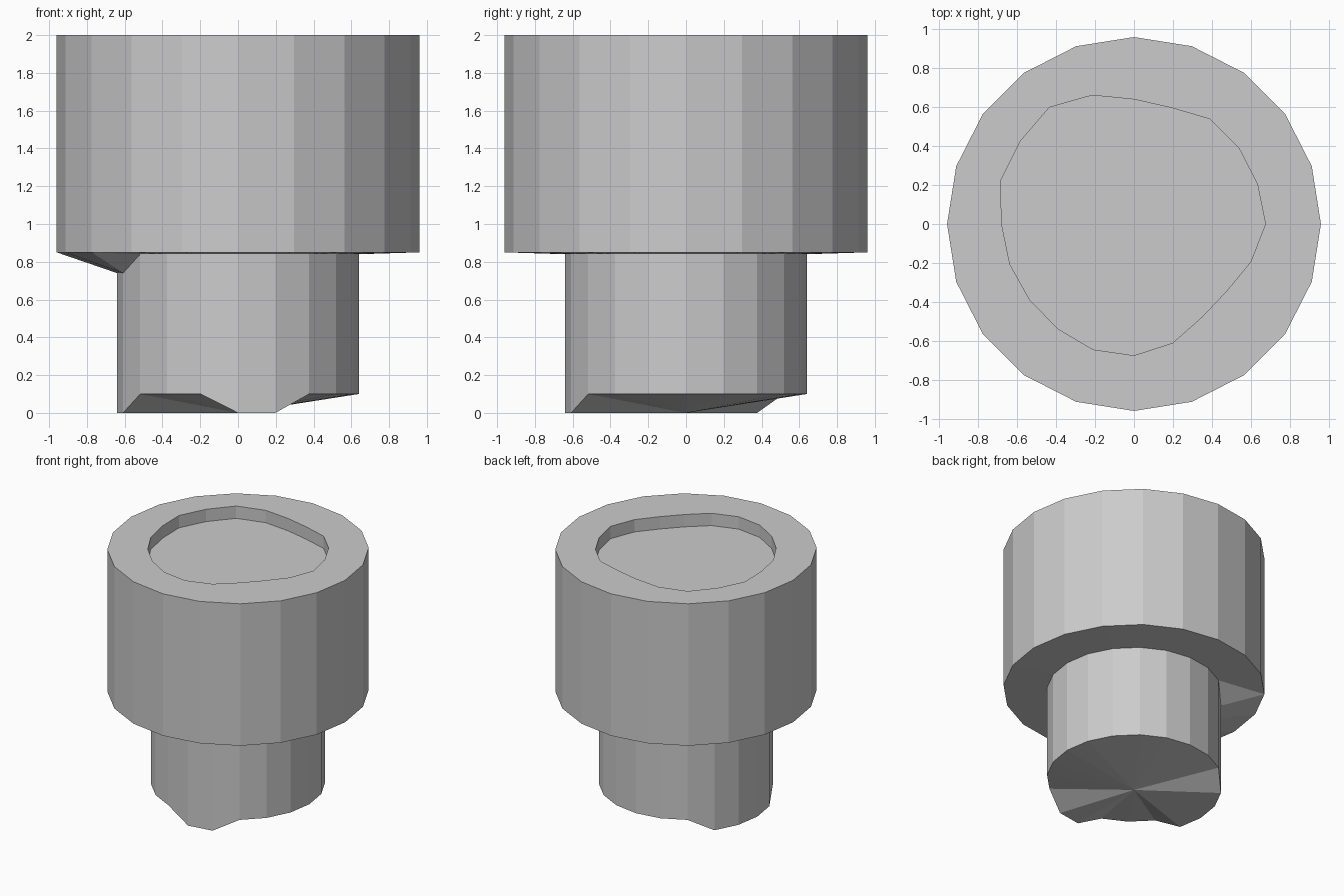
import bpy, bmesh, math

if "Cube" in bpy.data.objects:
    bpy.data.objects.remove(bpy.data.objects["Cube"])

SIDES = 20
bm = bmesh.new()


def ring(radii, heights):
    """One 20-sided loop; radius and height may vary per corner."""
    verts = []
    for i in range(SIDES):
        a = math.tau * i / SIDES
        verts.append(bm.verts.new((radii[i] * math.cos(a), radii[i] * math.sin(a), heights[i])))
    return verts


def bridge(lower, upper, triangles=False):
    for i in range(SIDES):
        j = (i + 1) % SIDES
        if triangles:
            bm.faces.new((lower[i], lower[j], upper[j]))
            bm.faces.new((lower[i], upper[j], upper[i]))
        else:
            bm.faces.new((lower[i], lower[j], upper[j], upper[i]))


def flat(value):
    return [value] * SIDES


# Uneven outline of the shallow recess in the top
recess = [0.675, 0.666, 0.665, 0.665, 0.627, 0.64, 0.695, 0.74, 0.722, 0.72,
          0.68, 0.67, 0.662, 0.665, 0.678, 0.675, 0.642, 0.592, 0.587, 0.63]

# Corners where the stem's foot and shoulder dip lower
foot_low = {8, 9, 10, 11, 15, 16}
shoulder_low = {8, 9, 10, 11}
foot_z = [0.0 if i in foot_low else 0.1 for i in range(SIDES)]
shoulder_z = [0.74 if i in shoulder_low else 0.84 for i in range(SIDES)]

foot = ring(flat(0.64), foot_z)
shoulder = ring(flat(0.64), shoulder_z)
head_bottom = ring(flat(0.96), flat(0.85))
head_top = ring(flat(0.96), flat(2.0))
recess_rim = ring(recess, flat(2.0))
recess_floor = ring(recess, flat(1.9))

# Stem, underside of the head, head wall, top rim and recess
bridge(foot, shoulder)
bridge(shoulder, head_bottom, triangles=True)
bridge(head_bottom, head_top)
bridge(head_top, recess_rim)
bridge(recess_rim, recess_floor)
bm.faces.new(recess_floor)

# Creased fan under the stem
centre = bm.verts.new((0, 0, 0))
for i in range(SIDES):
    bm.faces.new((foot[(i + 1) % SIDES], foot[i], centre))

bmesh.ops.recalc_face_normals(bm, faces=bm.faces[:])
mesh = bpy.data.meshes.new("stepped_plug")
bm.to_mesh(mesh)
bm.free()
bpy.context.collection.objects.link(bpy.data.objects.new("stepped_plug", mesh))
